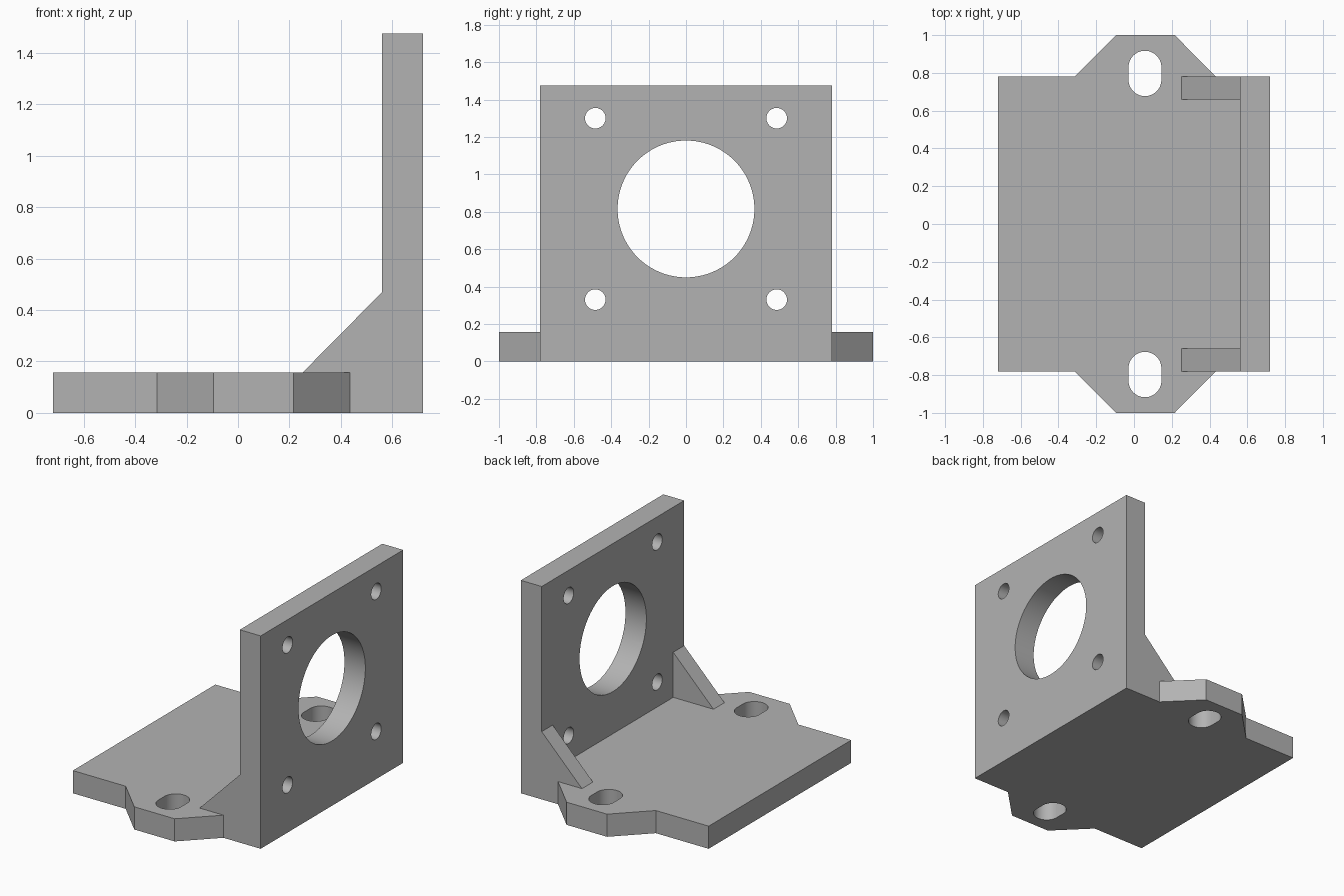
import bpy, bmesh, math
from mathutils import Vector

cube = bpy.data.objects.get("Cube")
if cube:
    bpy.data.objects.remove(cube, do_unlink=True)

grey = bpy.data.materials.new("plain grey")
grey.use_nodes = True
colour = (0.45, 0.45, 0.45, 1)
grey.diffuse_color = colour
grey.node_tree.nodes["Principled BSDF"].inputs["Base Color"].default_value = colour

HALF_X, HALF_Y, BASE_T, WALL_X, HEIGHT = 0.72, 0.78, 0.157, 0.56, 1.475


def prism(name, points, direction):
    """Extrude a closed loop of 3D points along a direction."""
    bm = bmesh.new()
    face = bm.faces.new([bm.verts.new(p) for p in points])
    grown = bmesh.ops.extrude_face_region(bm, geom=[face])["geom"]
    bmesh.ops.translate(bm, vec=Vector(direction),
                        verts=[v for v in grown if isinstance(v, bmesh.types.BMVert)])
    bmesh.ops.recalc_face_normals(bm, faces=bm.faces)
    mesh = bpy.data.meshes.new(name)
    bm.to_mesh(mesh)
    bm.free()
    mesh.materials.append(grey)
    obj = bpy.data.objects.new(name, mesh)
    bpy.context.collection.objects.link(obj)
    return obj


def combine(target, tool, operation):
    """Apply an exact boolean and remove the tool object."""
    mod = target.modifiers.new(operation.lower(), 'BOOLEAN')
    mod.operation, mod.object, mod.solver = operation, tool, 'EXACT'
    bpy.context.view_layer.objects.active = target
    bpy.ops.object.modifier_apply(modifier=mod.name)
    bpy.data.objects.remove(tool, do_unlink=True)


def slot(cx, cy, r, stretch, n=64):
    """Round (or stretched along the second axis) hole outline."""
    pts = []
    for i in range(n):
        a = 2 * math.pi * (i + 0.5) / n
        pts.append((cx + r * math.cos(a),
                    cy + r * math.sin(a) + math.copysign(stretch, math.sin(a))))
    return pts


# Base plate with a tapered mounting ear on each side
ear = [(0.435, HALF_Y), (0.215, 1), (-0.095, 1), (-0.315, HALF_Y)]
half = [(HALF_X, HALF_Y)] + ear + [(-HALF_X, HALF_Y)]
outline = half + [(x, -y) for x, y in reversed(half)]
bracket = prism("motor_bracket", [(x, y, 0) for x, y in outline], (0, 0, BASE_T))

# Upright wall
wall = prism("wall", [(WALL_X, -HALF_Y, 0), (HALF_X, -HALF_Y, 0),
                      (HALF_X, -HALF_Y, HEIGHT), (WALL_X, -HALF_Y, HEIGHT)],
             (0, 2 * HALF_Y, 0))
combine(bracket, wall, 'UNION')

# Corner gussets and slotted ear holes
for side in (-1, 1):
    y = side * HALF_Y
    gusset = prism("gusset", [(0.195, y, 0.1), (0.61, y, 0.1), (0.61, y, 0.52)],
                   (0, -side * 0.12, 0))
    combine(bracket, gusset, 'UNION')
    hole = prism("slot_cutter", [(x, v, -0.1) for x, v in slot(0.058, side * 0.797, 0.087, 0.033)],
                 (0, 0, 0.5))
    combine(bracket, hole, 'DIFFERENCE')

# Large bore and four screw holes through the wall
holes = [(0, 0.815, 0.366)]
holes += [(y, 0.815 + dz, 0.055) for y in (-0.485, 0.485) for dz in (-0.485, 0.485)]
for y, z, r in holes:
    bore = prism("bore_cutter", [(0.5, u, v) for u, v in slot(y, z, r, 0)], (0.4, 0, 0))
    combine(bracket, bore, 'DIFFERENCE')

# Smooth bores, sharp corners
bpy.ops.object.select_all(action='DESELECT')
bracket.select_set(True)
bpy.context.view_layer.objects.active = bracket
bpy.ops.object.shade_smooth_by_angle(angle=math.radians(30))
